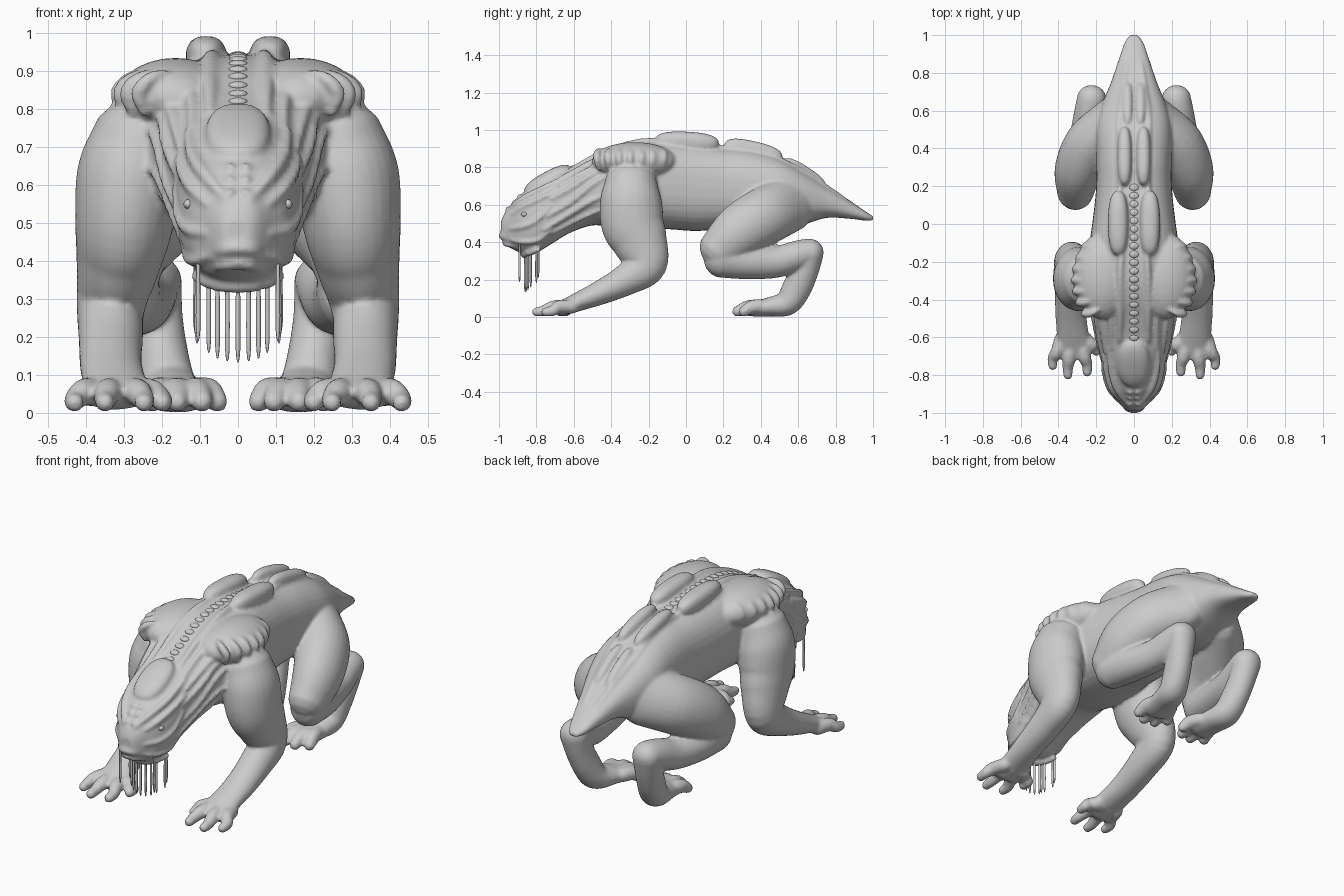
import bpy, bmesh, math
from mathutils import Vector, Matrix

if "Cube" in bpy.data.objects:
    bpy.data.objects.remove(bpy.data.objects["Cube"])

P = 0.8  # superellipse exponent of the torso section


def spline(pts, n=6):
    """Catmull-Rom through tuples of any length."""
    out = []
    for i in range(len(pts) - 1):
        a, b, c, d = (pts[max(0, min(len(pts) - 1, i + k))] for k in (-1, 0, 1, 2))
        for s in range(n):
            t = s / n
            out.append([0.5 * (2*q + (r - p)*t + (2*p - 5*q + 4*r - u)*t*t + (3*q - p - 3*r + u)*t**3)
                        for p, q, r, u in zip(a, b, c, d)])
    return out + [list(pts[-1])]


def skin(bm, rings):
    rows = [[bm.verts.new(p) for p in ring] for ring in rings]
    n = len(rows[0])
    for a, b in zip(rows, rows[1:]):
        for i in range(n):
            bm.faces.new((a[i], a[(i + 1) % n], b[(i + 1) % n], b[i]))
    bm.faces.new(rows[0][::-1])
    bm.faces.new(rows[-1])


def tube(bm, pts, mirror=True, n=16, steps=6):
    """Round-ended tube through (x, y, z, side radius, other radius)."""
    pts = [p if len(p) == 5 else (*p, p[3]) for p in pts]
    s = spline(pts, steps)
    c = [Vector(p[:3]) for p in s]
    rows = []
    for i, p in enumerate(s):
        t = (c[min(i + 1, len(c) - 1)] - c[max(i - 1, 0)]).normalized()
        ref = Vector((0, 1, 0)) if abs(t.x) > 0.8 else Vector((1, 0, 0))
        u = (ref - t * ref.dot(t)).normalized()
        rows.append((c[i], t, u * p[3], t.cross(u) * p[4], min(p[3], p[4])))

    def cap(row, sign):
        o, t, u, v, r = row
        return [(o + t * sign * r * math.sin(a), t, u * math.cos(a), v * math.cos(a), r)
                for a in (0.4, 0.8, 1.2, 1.48)]
    rows = cap(rows[0], -1)[::-1] + rows + cap(rows[-1], 1)
    rings = [[o + u * math.cos(k * math.tau / n) + v * math.sin(k * math.tau / n) for k in range(n)]
             for o, t, u, v, r in rows]
    skin(bm, rings)
    if mirror:
        skin(bm, [[Vector((-p.x, p.y, p.z)) for p in r] for r in rings])


def ball(bm, loc, size, pitch=0.0, mirror=True, power=1.0):
    """Ellipsoid; a power below 1 makes it boxier."""
    for sx in ((1, -1) if mirror else (1,)):
        m = (Matrix.Translation((loc[0] * sx, loc[1], loc[2])) @ Matrix.Rotation(pitch, 4, 'X')
             @ Matrix.Diagonal((*size, 1)))
        vs = bmesh.ops.create_uvsphere(bm, u_segments=24, v_segments=14, radius=1)['verts']
        for v in vs:
            v.co = m @ Vector([math.copysign(abs(q) ** power, q) for q in v.co])


def finish(bm, name):
    bmesh.ops.recalc_face_normals(bm, faces=bm.faces)
    for f in bm.faces:
        f.smooth = True
    me = bpy.data.meshes.new(name)
    bm.to_mesh(me)
    bm.free()
    ob = bpy.data.objects.new(name, me)
    bpy.context.collection.objects.link(ob)
    return ob


# Torso, head and tail: (y, top, bottom, half width)
PROFILE = spline([
    (-.99, .51, .43, .035), (-.97, .555, .39, .06), (-.93, .60, .365, .092), (-.88, .655, .345, .13),
    (-.80, .71, .345, .157), (-.72, .755, .39, .168), (-.62, .795, .45, .19), (-.50, .85, .49, .215),
    (-.40, .90, .48, .245), (-.28, .935, .47, .255), (-.10, .945, .47, .235), (.05, .93, .46, .215),
    (.20, .91, .47, .20), (.35, .895, .47, .20), (.50, .855, .46, .203), (.62, .79, .49, .175),
    (.75, .705, .53, .122), (.88, .62, .525, .078), (.96, .565, .515, .05), (1.0, .54, .515, .022)])


def surf(y, ang, lift=0.0):
    """Point on the torso at y; ang 90 is the spine, 0 the flank."""
    k = next((i for i, q in enumerate(PROFILE) if q[0] >= y), len(PROFILE) - 1)
    a, b = PROFILE[max(k - 1, 0)], PROFILE[k]
    f = (y - a[0]) / (b[0] - a[0]) if b[0] > a[0] else 0
    top, bot, w = (a[i] + (b[i] - a[i]) * f for i in (1, 2, 3))
    ca, sa = math.cos(math.radians(ang)), math.sin(math.radians(ang))
    return ((w + lift) * math.copysign(abs(ca) ** P, ca), y,
            (top + bot) / 2 + ((top - bot) / 2 + lift) * math.copysign(abs(sa) ** P, sa))


body = bmesh.new()
skin(body, [[surf(q[0], k * 10) for k in range(36)] for q in PROFILE])

# Arm and hand
tube(body, [(.265, -.295, .70, .13, .145), (.285, -.295, .62, .14, .165), (.30, -.285, .5, .13, .168),
            (.315, -.245, .4, .112, .148), (.335, -.215, .28, .09, .112), (.335, -.32, .2, .085, .085),
            (.335, -.46, .13, .082, .065), (.325, -.58, .08, .085, .05), (.315, -.66, .048, .098, .04)], n=28)
for bx, tx, ty in ((.255, .20, -.675), (.28, .248, -.785), (.335, .35, -.80), (.385, .43, -.75)):
    tube(body, [(bx, -.61, .055, .038), ((bx + tx) / 2, (ty - .61) / 2, .054, .036),
                (tx, ty + .04, .034, .029), (tx, ty, .027, .025)], n=12)

# Hind leg: thigh, shank, foot, toes
tube(body, [(.12, .56, .61, .10, .15), (.225, .43, .545, .135, .155), (.293, .29, .46, .127, .145),
            (.31, .18, .36, .10, .115)], n=28)
tube(body, [(.305, .19, .32, .095, .11), (.285, .33, .295, .09, .093), (.255, .48, .295, .083, .085),
            (.235, .60, .33, .08, .08), (.225, .655, .345, .078, .075)], n=24)
tube(body, [(.225, .665, .345, .078, .072), (.215, .635, .25, .07, .075), (.20, .59, .15, .07, .078),
            (.185, .54, .075, .075, .068), (.165, .45, .055, .08, .052), (.15, .37, .045, .085, .044)], n=20)
for bx, tx, ty in ((.10, .055, .34), (.12, .095, .285), (.16, .16, .275), (.20, .225, .31)):
    tube(body, [(bx, .42, .056, .038), ((bx + tx) / 2, (ty + .40) / 2, .054, .038), (tx, ty, .03, .029)], n=12)

# Shoulder mantle with its folds
ball(body, (.165, -.275, .83), (.155, .23, .105))
for i in range(7):
    y = -.475 + i * .059
    edge = .332 - .006 * (i - 3) ** 2
    tube(body, [(edge - .085, y * .9 - .03, .896, .01), (edge - .045, y, .878, .02), (edge - .016, y, .84, .021),
                (edge - .03, y * .95 - .015, .79, .012)], n=10)

# Neck and head ridges, following the torso surface: (radius, (y, angle) ...)
for r, *path in (
        (.020, (-.62, 72), (-.45, 76), (-.25, 78), (-.05, 80)),
        (.016, (-.66, 52), (-.5, 60), (-.35, 58), (-.2, 55)),
        (.016, (-.68, 32), (-.55, 38), (-.42, 42), (-.3, 42)),
        (.016, (-.72, 14), (-.6, 18), (-.5, 26), (-.4, 30)),
        (.015, (-.74, -4), (-.62, -2), (-.5, 8), (-.42, 14)),
        (.015, (-.76, -22), (-.64, -20), (-.52, -12), (-.42, -5)),
        (.014, (-.72, -40), (-.6, -40), (-.46, -30)),
        (.018, (-.96, 68), (-.88, 52), (-.78, 46), (-.66, 48)),
        (.015, (-.93, 30), (-.87, 28), (-.78, 26), (-.70, 25)),
        (.013, (-.94, -2), (-.88, -4), (-.80, -2), (-.72, 4)),
        (.014, (-.94, -32), (-.87, -35), (-.79, -36), (-.72, -30)),
        (.012, (-.25, 75), (.1, 74), (.4, 72), (.6, 70), (.85, 70))):
    pts = [(*surf(y, a), r) for y, a in path]
    pts[0], pts[-1] = (*pts[0][:3], r * .6), (*pts[-1][:3], r * .6)
    tube(body, pts, n=10)

# Forehead shield, nose bumps, lips and chin
ball(body, (0, -.74, .735), (.085, .14, .042), math.radians(29), mirror=False, power=.85)
for y in (-.95, -.92, -.89):
    ball(body, (.02, y, surf(y, 85)[2]), (.015, .016, .014))
ball(body, (.03, -.965, .495), (.024, .022, .022))
for z, yf, w in ((.43, -.985, .065), (.39, -.965, .06)):
    tube(body, [(-w, yf + .065, z - .01, .014), (-w * .6, yf + .012, z, .017), (0, yf, z + .004, .017),
                (w * .6, yf + .012, z, .017), (w, yf + .065, z - .01, .014)], mirror=False, n=10)
tube(body, [(-.11, -.79, .36, .016), (-.065, -.845, .342, .02), (0, -.865, .334, .02),
            (.065, -.845, .342, .02), (.11, -.79, .36, .016)], mirror=False, n=10)

# Paired armour plates along the back, fused into the skin
for loc, size, deg in (((.084, .005, .937), (.054, .172, .054), -3),
                       ((.05, .36, .89), (.038, .16, .05), -13),
                       ((.034, .635, .77), (.028, .13, .036), -33)):
    ball(body, loc, size, math.radians(deg), power=.8)

ob = finish(body, "body")
m = ob.modifiers.new("fuse", 'REMESH')
m.mode, m.voxel_size, m.use_smooth_shade = 'VOXEL', 0.009, True
m = ob.modifiers.new("soften", 'SMOOTH')
m.factor, m.iterations = 0.5, 5

# Spine beads
beads = bmesh.new()
for i in range(19):
    y = -.6 + i * .044
    ball(beads, (0, y, surf(y, 90)[2] - .006), (.026, .021, .013), mirror=False)
finish(beads, "spine_beads")

# Eyes
eyes = bmesh.new()
ball(eyes, surf(-.865, 12, -.004), (.013, .016, .013))
finish(eyes, "eyes")

# Hanging beard strands
beard = bmesh.new()
for x, y, low in ((.0, -.86, .135), (.028, -.855, .138), (.054, -.845, .145), (.077, -.83, .16),
                  (.108, -.80, .185), (.112, -.79, .21), (.105, -.89, .19)):
    tube(beard, [(x, y, .39, .005), (x, y, .30, .006), (x, y, low + .03, .006), (x, y, low, .002)],
         mirror=x > 0, n=8, steps=2)
finish(beard, "beard_strands")
